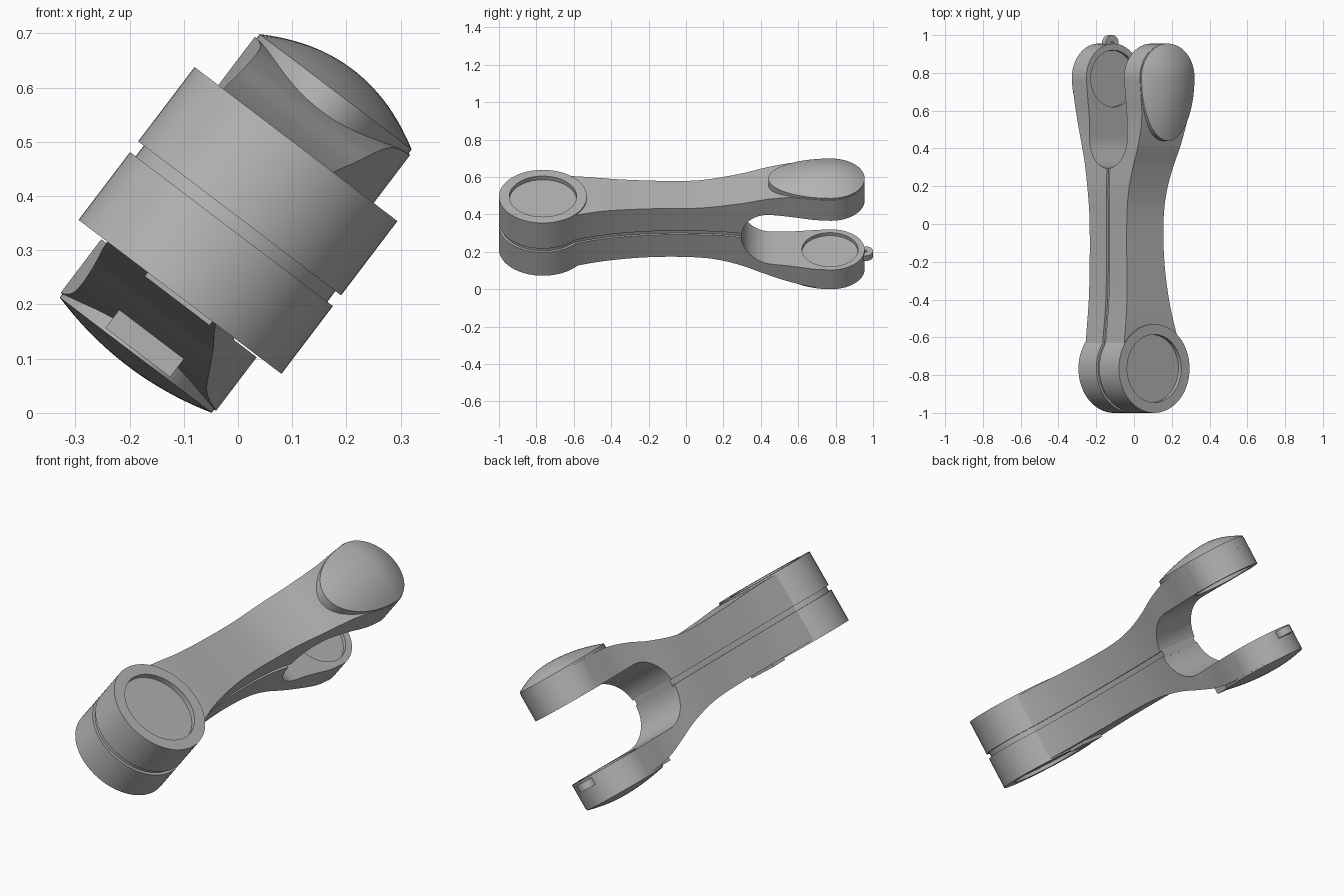
import bpy, bmesh, math
from mathutils import Matrix, Vector

cube = bpy.data.objects.get("Cube")
if cube:
    bpy.data.objects.remove(cube, do_unlink=True)

# Local axes: x = width, y = length, z = hinge axis; the whole link is then rolled
ROLL = Matrix.Translation((0, 0, 0.355)) @ Matrix.Rotation(math.radians(37.2), 4, 'Y')
FRONT_Y, BACK_Y = -0.765, 0.775
SEAM_TOP, SEAM_LOW = 0.005, -0.02

grey = bpy.data.materials.new("grey plastic")
grey.use_nodes = True
GREY = (0.45, 0.45, 0.45, 1)
grey.diffuse_color = GREY
grey.node_tree.nodes["Principled BSDF"].inputs["Base Color"].default_value = GREY


def to_object(bm, name):
    bmesh.ops.recalc_face_normals(bm, faces=bm.faces[:])
    mesh = bpy.data.meshes.new(name)
    bm.to_mesh(mesh)
    bm.free()
    mesh.materials.append(grey)
    obj = bpy.data.objects.new(name, mesh)
    bpy.context.collection.objects.link(obj)
    return obj


def activate(obj):
    bpy.ops.object.select_all(action='DESELECT')
    obj.select_set(True)
    bpy.context.view_layer.objects.active = obj


def finish(obj, angle=35):
    obj.data.transform(ROLL)
    activate(obj)
    bpy.ops.object.shade_smooth_by_angle(angle=math.radians(angle))


def spline(points, steps=6):
    """Smooth curve through the given 2D points."""
    p = [Vector(q) for q in points]
    p = [2 * p[0] - p[1]] + p + [2 * p[-1] - p[-2]]
    out = []
    for a, b, c, d in zip(p, p[1:], p[2:], p[3:]):
        for i in range(steps):
            t = i / steps
            out.append(0.5 * (2 * b + (c - a) * t + (2 * a - 5 * b + 4 * c - d) * t**2
                              + (3 * b - a - 3 * c + d) * t**3))
    return out + [p[-2]]


def prism(points, direction, name):
    bm = bmesh.new()
    face = bm.faces.new([bm.verts.new(q) for q in points])
    new = bmesh.ops.extrude_face_region(bm, geom=[face])["geom"]
    bmesh.ops.translate(bm, vec=direction, verts=[v for v in new if isinstance(v, bmesh.types.BMVert)])
    return to_object(bm, name)


def lathe(name, profile, y, rx=1, back=1, front=1, seg=64):
    """Turn (radius, height) points about the hinge axis, with an egg-shaped footprint."""
    bm = bmesh.new()
    rings = []
    for r, z in profile:
        if r == 0:
            rings.append([bm.verts.new((0, y, z))] * seg)
            continue
        ring = []
        for i in range(seg):
            t = 2 * math.pi * i / seg
            s = math.sin(t)
            ring.append(bm.verts.new((r * rx * math.cos(t), y + r * s * (back if s > 0 else front), z)))
        rings.append(ring)
    for lo, hi in zip(rings, rings[1:]):
        for i in range(seg):
            j = (i + 1) % seg
            bm.faces.new(list(dict.fromkeys((lo[i], lo[j], hi[j], hi[i]))))
    return to_object(bm, name)


def boolean(obj, cutter, operation):
    activate(obj)
    mod = obj.modifiers.new("cut", 'BOOLEAN')
    mod.operation, mod.solver, mod.object = operation, 'EXACT', cutter
    bpy.ops.object.modifier_apply(modifier=mod.name)
    bpy.data.objects.remove(cutter, do_unlink=True)


# Plan outline: y, centre offset, half width; the waist bows to one side
STATIONS = [(-0.7, 0, 0.2), (-0.55, -0.02, 0.165), (-0.4, -0.032, 0.14), (-0.2, -0.042, 0.125),
            (0, -0.044, 0.122), (0.2, -0.04, 0.128), (0.4, -0.02, 0.14), (0.55, -0.008, 0.152),
            (0.68, 0, 0.172), (BACK_Y, 0, 0.18)]


def plan(inset):
    right = spline([(c + w - inset, y) for y, c, w in STATIONS])
    left = spline([(c - w + inset, y) for y, c, w in STATIONS])
    r = 0.18 - inset
    end = [Vector((r * math.cos(t), BACK_Y + r * math.sin(t)))
           for t in (math.pi * i / 24 for i in range(1, 24))]
    outline = right + end + left[::-1]
    return prism([(q.x, q.y, -0.5) for q in outline], (0, 0, 1), "plan")


def body(name, side, inset=0):
    """Side profile crossed with the plan outline, then cleared around both hinges."""
    obj = prism([(-0.4, y, z) for y, z in side], (0.8, 0, 0), name)
    boolean(obj, plan(inset), 'INTERSECT')
    boolean(obj, lathe("hub_cut", [(0, -0.4), (0.2, -0.4), (0.2, 0.4), (0, 0.4)], FRONT_Y), 'DIFFERENCE')
    return obj


def shell(name, outer, sign, seam):
    # Outer curve, flat inner prong face, round crotch, then the seam
    arc = []
    last = math.asin((seam + 0.015) * sign / 0.165)
    for i in range(15):
        t = math.pi / 2 + (math.pi / 2 - last) * i / 14
        arc.append((0.46 + 0.165 * math.cos(t), -0.015 + sign * 0.165 * math.sin(t)))
    side = [tuple(q) for q in spline(outer)] + [(outer[-1][0], arc[0][1])] + arc + [(outer[0][0], seam)]
    obj = body(name, side)
    socket = lathe("socket_cut", [(0, -0.2), (0.15, -0.2), (0.15, 0.17), (0, 0.17)], BACK_Y - 0.005)
    boolean(obj, socket, 'DIFFERENCE')
    finish(obj)


shell("upper_shell", [(-0.72, 0.168), (-0.5, 0.168), (-0.25, 0.158), (0, 0.155), (0.15, 0.17),
                      (0.3, 0.207), (0.42, 0.248), (0.55, 0.278), (0.7, 0.288), (0.98, 0.288)], 1, SEAM_TOP)
shell("lower_shell", [(-0.72, -0.168), (-0.5, -0.17), (-0.25, -0.168), (0, -0.17), (0.15, -0.18),
                      (0.3, -0.21), (0.42, -0.248), (0.55, -0.285), (0.7, -0.302), (0.98, -0.305)], -1, SEAM_LOW)

# Recessed strip between the two shells
finish(body("seam_core", [(-0.72, -0.03), (0.297, -0.03), (0.297, 0.015), (-0.72, 0.015)], 0.012))

# Front hinge drum with a groove and a shallow dish on each face
finish(lathe("front_hub", [(0, 0.152), (0.18, 0.152), (0.18, 0.177), (0.235, 0.177), (0.235, SEAM_TOP),
                           (0.222, SEAM_TOP), (0.222, SEAM_LOW), (0.235, SEAM_LOW), (0.235, -0.177),
                           (0.18, -0.177), (0.18, -0.16), (0, -0.16)], FRONT_Y))


# Domed caps on the outside of the prongs
def cap(name, base, rim, bulge, front):
    rings = [(1 - i / 10, rim + bulge * (1 - (1 - i / 10) ** 2)) for i in range(10)]
    profile = [(0, base), (1, base)] + rings + [(0, rim + bulge)]
    finish(lathe(name, profile, BACK_Y, 0.176, 0.18, front))


cap("upper_cap", 0.25, 0.298, 0.052, 0.335)
cap("lower_cap", -0.27, -0.312, -0.025, 0.26)


# Small latch pads on the underside
def pad(name, y0, y1, z0, z1):
    corners = [(-0.075, y0, z0), (0.075, y0, z0), (0.075, y1, z0), (-0.075, y1, z0)]
    finish(prism(corners, (0, 0, z1 - z0), name))


pad("front_latch_pad", -0.53, -0.44, -0.15, -0.186)
pad("back_latch_pad", 0.47, 0.56, -0.24, -0.306)

# Rounded tab with a small eyelet at the tip of the lower prong
finish(lathe("end_tab", [(0.009, -0.225), (0.042, -0.225), (0.042, -0.19),
                         (0.009, -0.19), (0.009, -0.225)], 0.958, seg=32))
